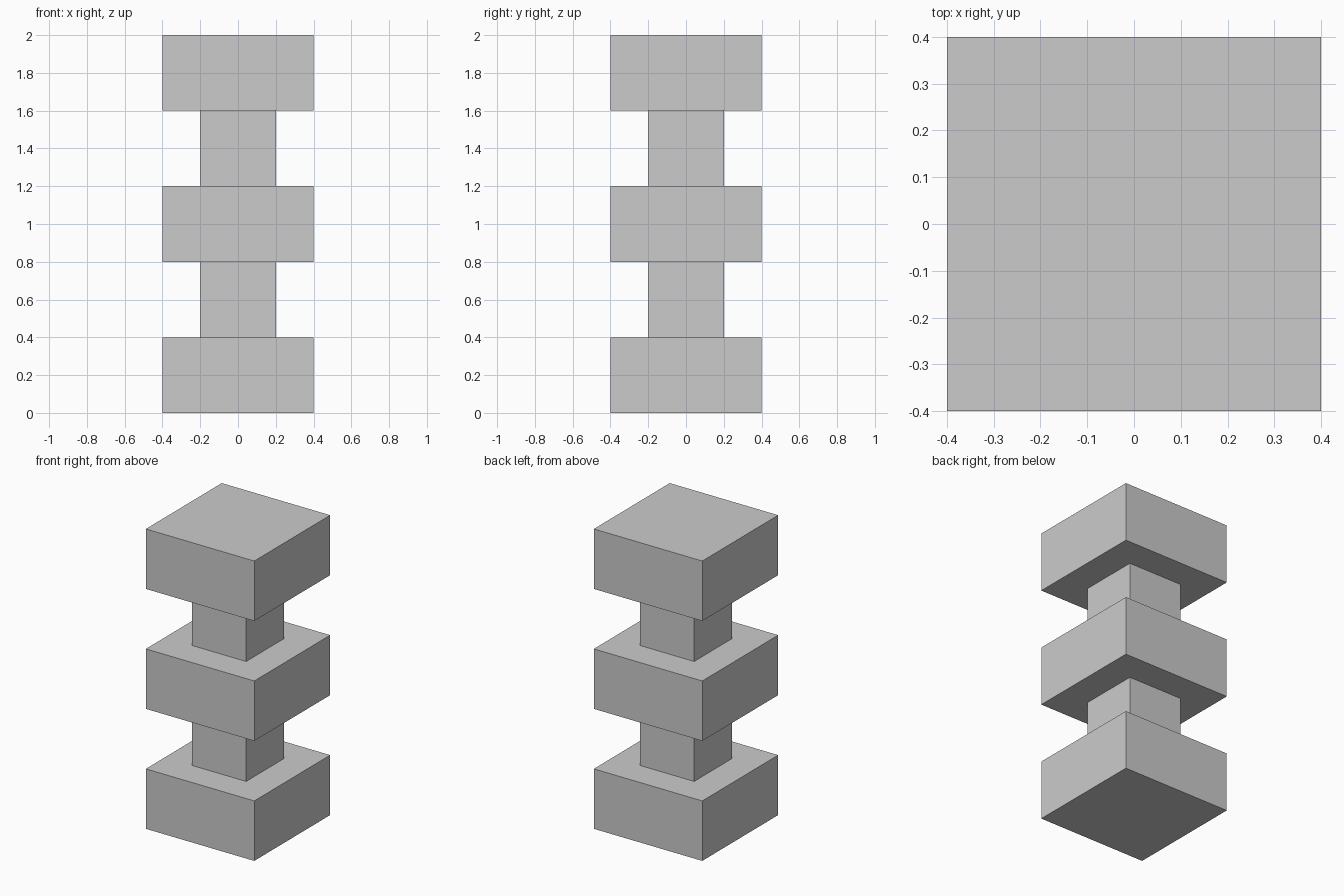
import bpy
import bmesh

if "Cube" in bpy.data.objects:
    bpy.data.objects.remove(bpy.data.objects["Cube"])

# Square column profile: half width and height of each level, bottom to top
WIDE, NARROW, STEP = 0.4, 0.2, 0.4
LEVELS = [WIDE, NARROW, WIDE, NARROW, WIDE]


def square_ring(bm, half, z):
    return [bm.verts.new((x * half, y * half, z))
            for x, y in ((-1, -1), (1, -1), (1, 1), (-1, 1))]


# One continuous shell of alternating wide blocks and narrow necks
bm = bmesh.new()
rings = []
for i, half in enumerate(LEVELS):
    rings += [square_ring(bm, half, i * STEP), square_ring(bm, half, (i + 1) * STEP)]

# Walls and ledges between successive rings
for low, high in zip(rings, rings[1:]):
    for k in range(4):
        n = (k + 1) % 4
        bm.faces.new((low[k], low[n], high[n], high[k]))

# Bottom and top caps
bm.faces.new(rings[0][::-1])
bm.faces.new(rings[-1])
bmesh.ops.recalc_face_normals(bm, faces=bm.faces)

mesh = bpy.data.meshes.new("stepped_column")
bm.to_mesh(mesh)
bm.free()
bpy.context.collection.objects.link(bpy.data.objects.new("stepped_column", mesh))
